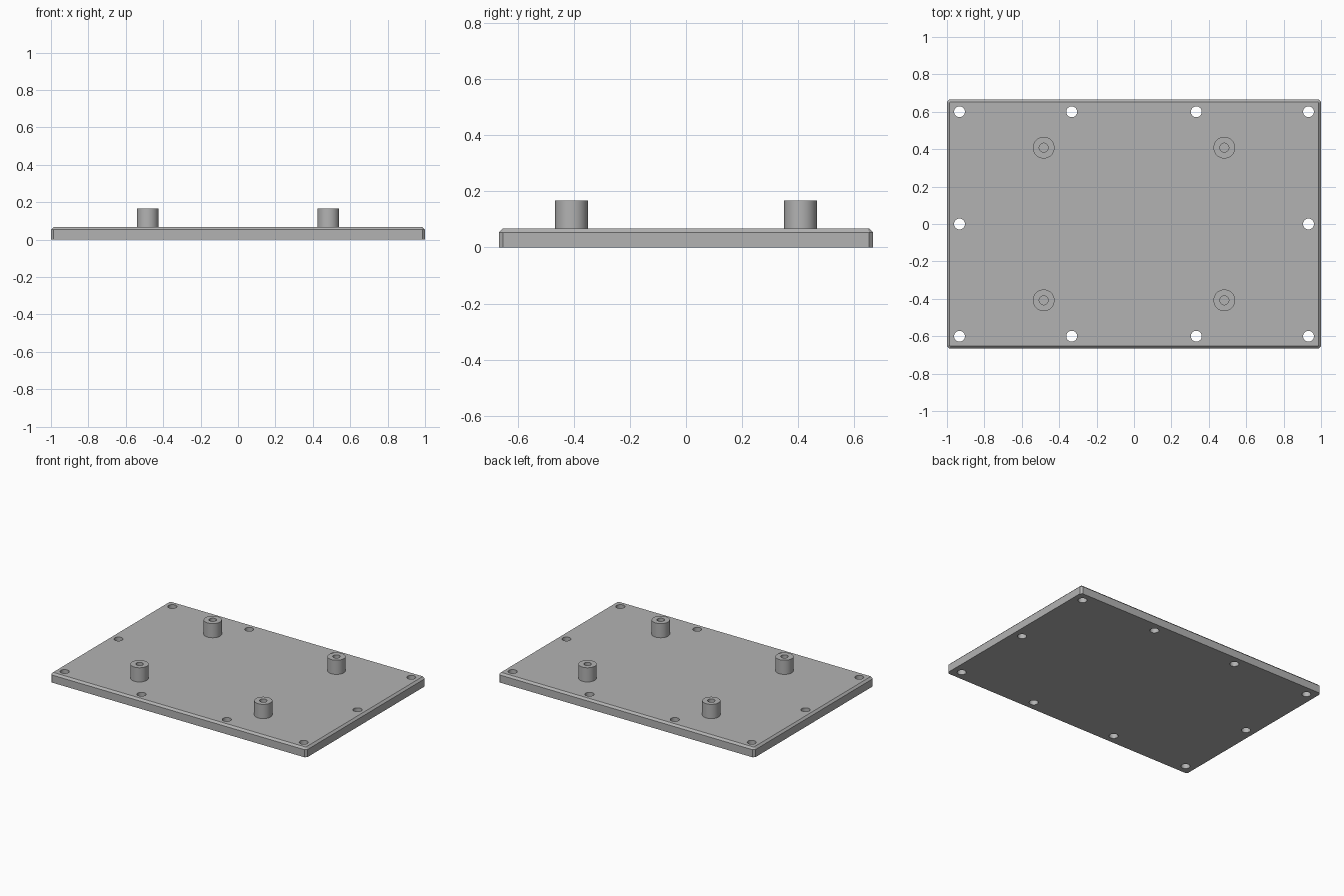
import bpy, bmesh, math
from mathutils import Matrix

if "Cube" in bpy.data.objects:
    bpy.data.objects.remove(bpy.data.objects["Cube"])

WIDTH, DEPTH, THICK, CHAMFER = 2.0, 1.333, 0.067, 0.0135
HOLE_R, BOSS_R, BORE_R, BOSS_TOP = 0.029, 0.058, 0.024, 0.167
SIDES = 48

grey = bpy.data.materials.new("plain grey")
grey.use_nodes = True
colour = (0.45, 0.45, 0.45, 1)
grey.diffuse_color = colour
grey.node_tree.nodes["Principled BSDF"].inputs["Base Color"].default_value = colour


def make_object(name, bm):
    bmesh.ops.recalc_face_normals(bm, faces=bm.faces)
    mesh = bpy.data.meshes.new(name)
    bm.to_mesh(mesh)
    bm.free()
    mesh.materials.append(grey)
    obj = bpy.data.objects.new(name, mesh)
    bpy.context.collection.objects.link(obj)
    return obj


def activate(obj):
    bpy.ops.object.select_all(action='DESELECT')
    obj.select_set(True)
    bpy.context.view_layer.objects.active = obj


# Base plate: chamfered upright corners, then chamfered top rim
bm = bmesh.new()
bmesh.ops.create_cube(bm, size=1, matrix=Matrix.Translation((0, 0, THICK / 2))
                      @ Matrix.Diagonal((WIDTH, DEPTH, THICK, 1)))
uprights = [e for e in bm.edges if abs(e.verts[0].co.z - e.verts[1].co.z) > THICK / 2]
bmesh.ops.bevel(bm, geom=uprights, offset=CHAMFER, segments=1, affect='EDGES')
rim = [e for e in bm.edges if all(v.co.z > THICK / 2 for v in e.verts)]
bmesh.ops.bevel(bm, geom=rim, offset=CHAMFER, segments=1, affect='EDGES')
plate = make_object("base_plate", bm)

# Through holes for screws around the rim
spots = [(x, y) for x in (-0.933, -0.333, 0.333, 0.933) for y in (-0.6, 0.6)]
spots += [(-0.933, 0), (0.933, 0)]
bm = bmesh.new()
for x, y in spots:
    bmesh.ops.create_cone(bm, cap_ends=True, segments=SIDES, radius1=HOLE_R,
                          radius2=HOLE_R, depth=0.4, matrix=Matrix.Translation((x, y, 0)))
cutter = make_object("screw_hole_cutter", bm)
cutter.hide_render = True
cut = plate.modifiers.new("screw_holes", 'BOOLEAN')
cut.operation, cut.solver, cut.object = 'DIFFERENCE', 'EXACT', cutter
activate(plate)
bpy.ops.object.modifier_apply(modifier=cut.name)
bpy.data.objects.remove(cutter)
bpy.ops.object.shade_smooth_by_angle(angle=math.radians(30))


# Hollow standoffs: a lathed wall profile with a blind bore
def standoff(name, x, y):
    bm = bmesh.new()
    profile = [(BOSS_R, THICK), (BOSS_R, BOSS_TOP), (BORE_R, BOSS_TOP), (BORE_R, THICK)]
    verts = [bm.verts.new((r, 0, z)) for r, z in profile]
    edges = [bm.edges.new(pair) for pair in zip(verts, verts[1:])]
    bmesh.ops.spin(bm, geom=verts + edges, cent=(0, 0, 0), axis=(0, 0, 1),
                   angle=math.tau, steps=SIDES, use_merge=True)
    bmesh.ops.remove_doubles(bm, verts=bm.verts, dist=0.0001)
    obj = make_object(name, bm)
    obj.location = (x, y, 0)
    activate(obj)
    bpy.ops.object.shade_smooth_by_angle(angle=math.radians(30))


for side, x in (("left", 0.483), ("right", -0.483)):
    for end, y in (("front", -0.408), ("back", 0.408)):
        standoff(f"{end}_{side}_standoff", x, y)
